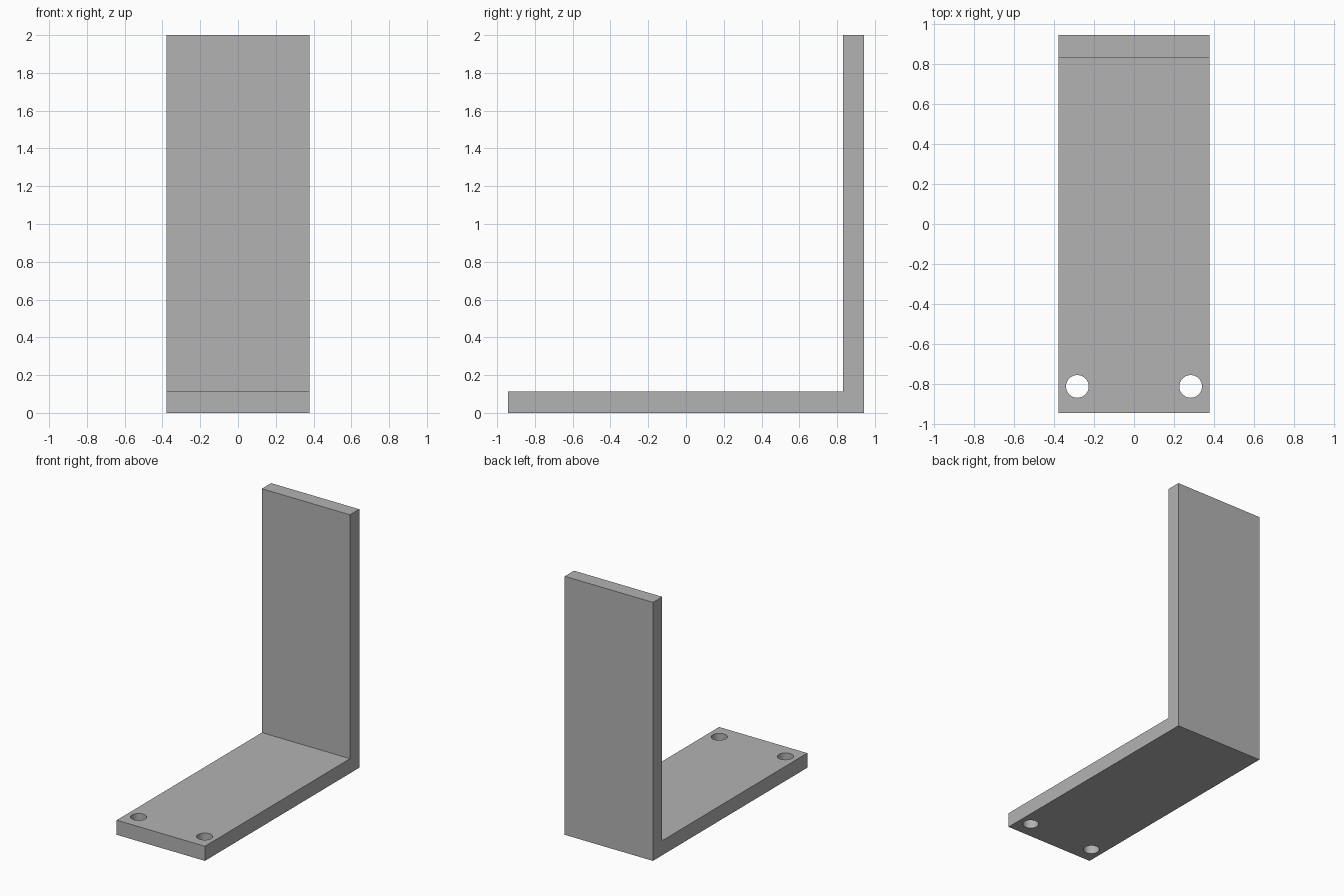
import bpy
import bmesh
import math

cube = bpy.data.objects.get("Cube")
if cube:
    bpy.data.objects.remove(cube, do_unlink=True)

# Dimensions, in bracket units scaled to a height of 2
U = 2 / 53
HALF_WIDTH, HALF_DEPTH = 10 * U, 25 * U
HEIGHT, THICK = 53 * U, 3 * U
HOLE_X, HOLE_Y, HOLE_R = 7.5 * U, -21.5 * U, 1.5 * U

grey = bpy.data.materials.new("plain grey")
grey.use_nodes = True
colour = (0.45, 0.45, 0.45, 1)
grey.diffuse_color = colour
grey.node_tree.nodes["Principled BSDF"].inputs["Base Color"].default_value = colour


def extruded_profile(name, profile, half_width):
    """Extrude a (y, z) outline across x."""
    bm = bmesh.new()
    face = bm.faces.new([bm.verts.new((-half_width, y, z)) for y, z in profile])
    result = bmesh.ops.extrude_face_region(bm, geom=[face])
    moved = [v for v in result["geom"] if isinstance(v, bmesh.types.BMVert)]
    bmesh.ops.translate(bm, verts=moved, vec=(2 * half_width, 0, 0))
    bmesh.ops.recalc_face_normals(bm, faces=bm.faces)
    mesh = bpy.data.meshes.new(name)
    bm.to_mesh(mesh)
    bm.free()
    obj = bpy.data.objects.new(name, mesh)
    bpy.context.collection.objects.link(obj)
    mesh.materials.append(grey)
    return obj


# L-shaped bracket: flat base with an upright plate at the back
bracket = extruded_profile("angle_bracket", [
    (-HALF_DEPTH, 0), (HALF_DEPTH, 0), (HALF_DEPTH, HEIGHT),
    (HALF_DEPTH - THICK, HEIGHT), (HALF_DEPTH - THICK, THICK),
    (-HALF_DEPTH, THICK)], HALF_WIDTH)

# Two screw holes near the front edge
for side, sign in (("left", 1), ("right", -1)):
    bpy.ops.mesh.primitive_cylinder_add(
        vertices=48, radius=HOLE_R, depth=THICK * 2,
        location=(sign * HOLE_X, HOLE_Y, THICK / 2))
    cutter = bpy.context.object
    cutter.name = side + "_hole_cutter"
    cutter.data.materials.append(grey)
    cutter.hide_render = True
    cut = bracket.modifiers.new(side + "_hole", 'BOOLEAN')
    cut.operation, cut.solver, cut.object = 'DIFFERENCE', 'EXACT', cutter
    bpy.ops.object.select_all(action='DESELECT')
    bracket.select_set(True)
    bpy.context.view_layer.objects.active = bracket
    bpy.ops.object.modifier_apply(modifier=cut.name)
    bpy.data.objects.remove(cutter, do_unlink=True)

# Smooth hole walls, sharp plate edges
bpy.ops.object.shade_smooth_by_angle(angle=math.radians(30))
